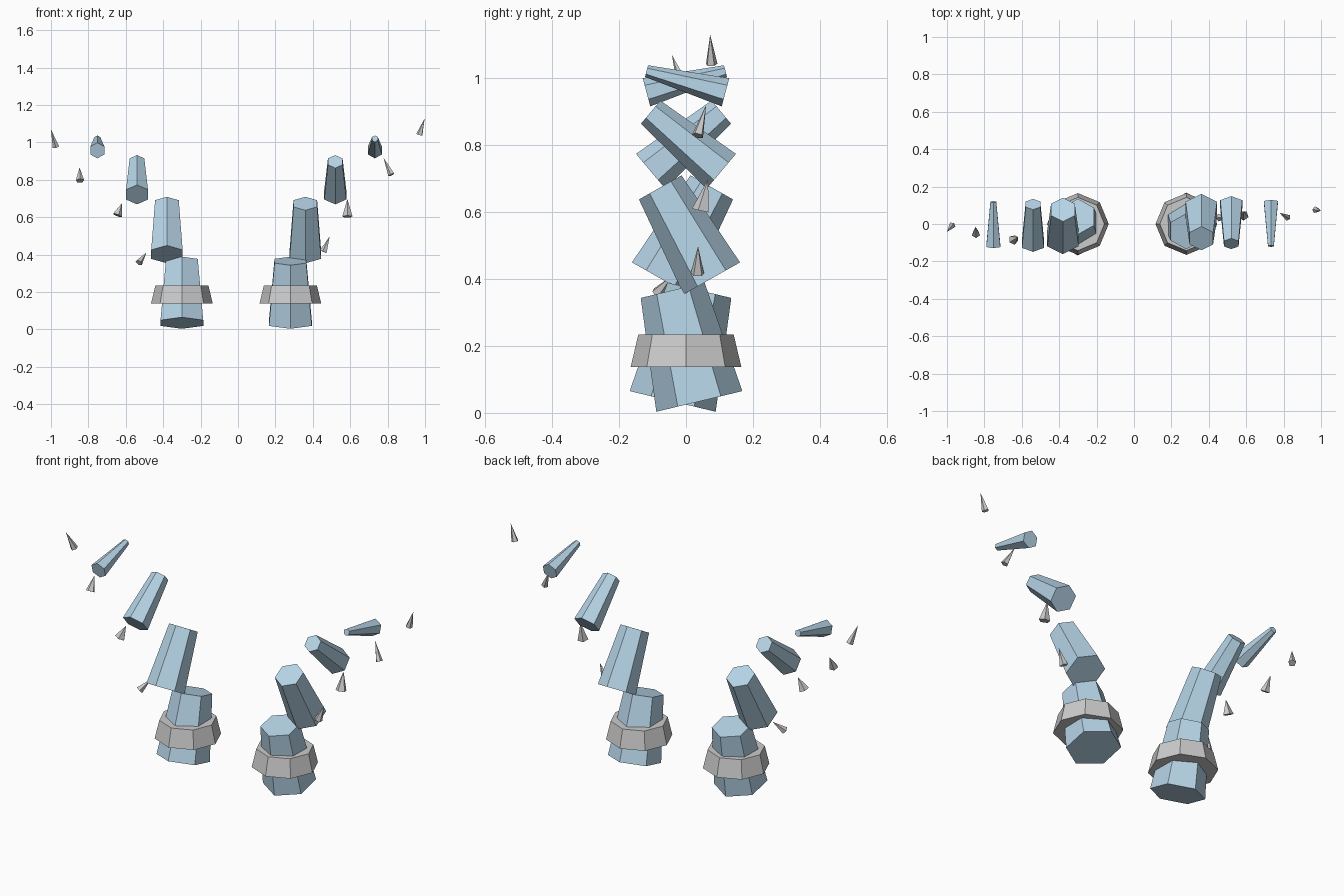
import bpy
from math import radians
from mathutils import Vector

blue = bpy.data.materials.new("pale_blue")
blue.diffuse_color = (0.47, 0.66, 0.8, 1)


def cone(name, sides, r1, r2, depth, loc, rot=(0, 0, 0), mat=None):
    bpy.ops.mesh.primitive_cone_add(vertices=sides, radius1=r1, radius2=r2,
                                    depth=depth, location=loc, rotation=rot)
    ob = bpy.context.object
    ob.name = name
    if mat:
        ob.data.materials.append(mat)
    return ob


# Horn segments: x offset, z, base radius, top radius, length, tilt
SEGMENTS = [
    (0.29, 0.200, 0.132, 0.098, 0.341, 13.5),
    (0.37, 0.537, 0.097, 0.073, 0.312, 29.5),
    (0.53, 0.809, 0.068, 0.045, 0.275, 50),
    (0.742, 0.988, 0.0435, 0.018, 0.244, 75),
]
SHIFT = -0.01

# The two horns lean opposite ways, each with a loose collar ring
for side, label in ((-1, "left"), (1, "right")):
    for i, (x, z, r1, r2, length, tilt) in enumerate(SEGMENTS, 1):
        cone(f"horn_segment_{label}_{i}", 6, r1, r2, length,
             (side * x + SHIFT, 0, z), (radians(side * tilt), 0, 0), blue)
    cone(f"collar_ring_{label}", 8, 0.165, 0.142, 0.097,
         (side * 0.29 + SHIFT, 0, 0.186))

# Floating spikes: base centre, tip, base radius
SPIKES = {
    "left": [
        ((-0.53, -0.085, 0.357), (-0.49, -0.04, 0.41), 0.02),
        ((-0.645, -0.085, 0.61), (-0.62, -0.07, 0.675), 0.027),
        ((-0.845, -0.055, 0.795), (-0.847, -0.015, 0.866), 0.023),
        ((-0.973, -0.008, 0.976), (-1.0, -0.042, 1.068), 0.019),
    ],
    "right": [
        ((0.457, 0.034, 0.415), (0.49, 0.036, 0.497), 0.021),
        ((0.585, 0.045, 0.603), (0.585, 0.066, 0.698), 0.028),
        ((0.82, 0.035, 0.827), (0.778, 0.06, 0.918), 0.018),
        ((0.97, 0.076, 1.04), (0.998, 0.072, 1.128), 0.018),
    ],
}
for label, spikes in SPIKES.items():
    for i, (base, tip, r) in enumerate(spikes, 1):
        a, b = Vector(base), Vector(tip)
        rot = (b - a).to_track_quat('Z', 'Y').to_euler()
        cone(f"spike_{label}_{i}", 5, r, 0, (b - a).length, (a + b) / 2, rot)
